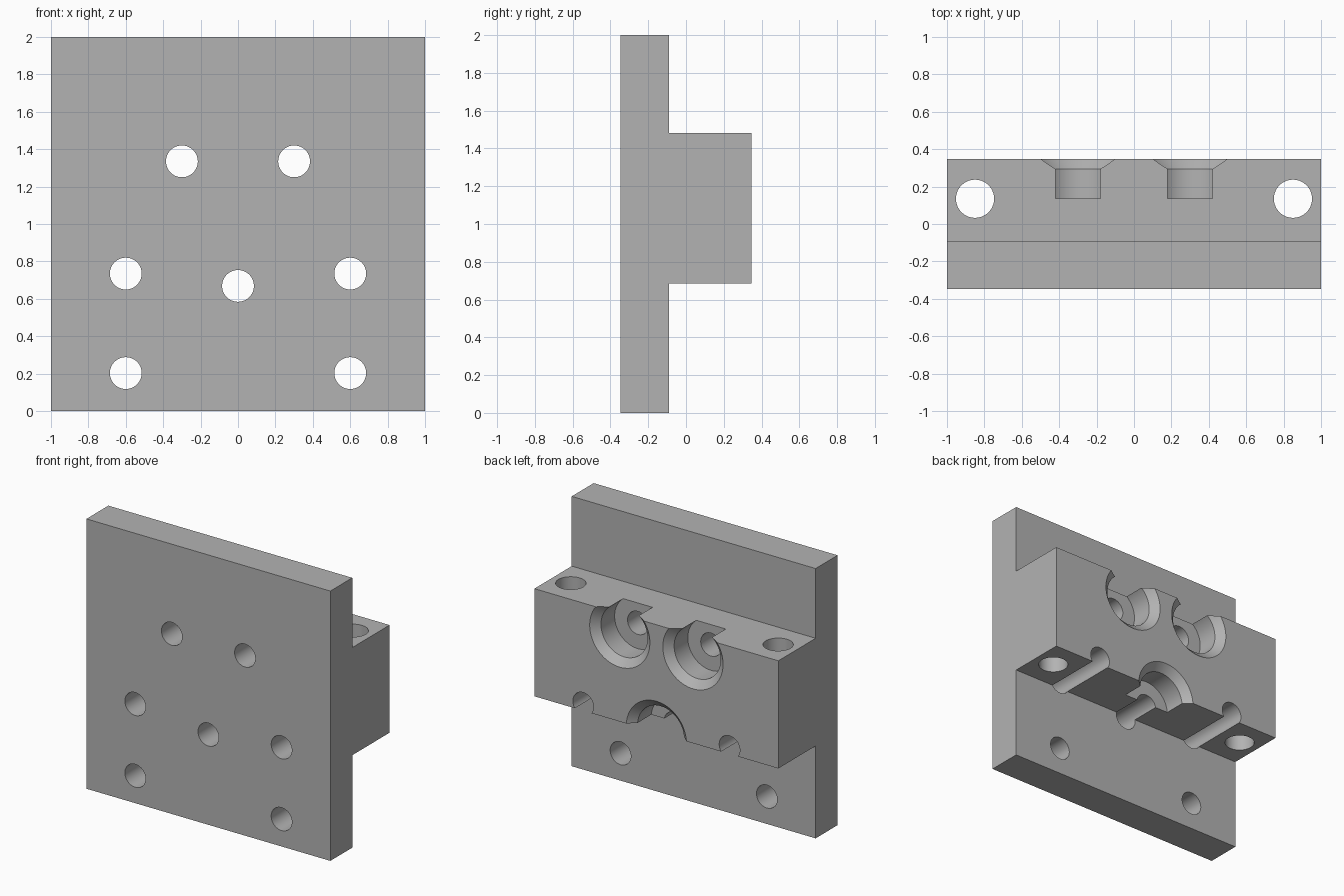
import bpy, bmesh, math
from mathutils import Matrix, Vector

if "Cube" in bpy.data.objects:
    bpy.data.objects.remove(bpy.data.objects["Cube"], do_unlink=True)

SEGMENTS = 64
FRONT, STEP, BACK = -0.347, -0.09, 0.347
BLOCK_LOW, BLOCK_HIGH = 0.685, 1.483

# Plain grey material
grey = bpy.data.materials.new("grey metal")
grey.use_nodes = True
grey.diffuse_color = (0.45, 0.45, 0.45, 1)
grey.node_tree.nodes["Principled BSDF"].inputs["Base Color"].default_value = grey.diffuse_color


def make_object(name, bm):
    bmesh.ops.recalc_face_normals(bm, faces=bm.faces)
    mesh = bpy.data.meshes.new(name)
    bm.to_mesh(mesh)
    bm.free()
    mesh.materials.append(grey)
    obj = bpy.data.objects.new(name, mesh)
    bpy.context.collection.objects.link(obj)
    return obj


def add_lathe(bm, profile, matrix):
    """Closed solid from (radius, height) steps turned about the local z axis."""
    rings = []
    for radius, height in profile:
        ring = []
        for i in range(SEGMENTS):
            a = math.tau * (i + 0.5) / SEGMENTS
            p = Vector((radius * math.cos(a), radius * math.sin(a), height))
            ring.append(bm.verts.new(matrix @ p))
        rings.append(ring)
    for low, high in zip(rings, rings[1:]):
        for i in range(SEGMENTS):
            j = (i + 1) % SEGMENTS
            bm.faces.new((low[i], low[j], high[j], high[i]))
    bm.faces.new(rings[0][::-1])
    bm.faces.new(rings[-1])


# Plate and block: one T-shaped side profile extruded across the width
bm = bmesh.new()
outline = [(FRONT, 0), (STEP, 0), (STEP, BLOCK_LOW), (BACK, BLOCK_LOW),
           (BACK, BLOCK_HIGH), (STEP, BLOCK_HIGH), (STEP, 2), (FRONT, 2)]
side = bm.faces.new([bm.verts.new((-1, y, z)) for y, z in outline])
extruded = bmesh.ops.extrude_face_region(bm, geom=[side])["geom"]
bmesh.ops.translate(bm, vec=(2, 0, 0),
                    verts=[v for v in extruded if isinstance(v, bmesh.types.BMVert)])
bracket = make_object("mounting_bracket", bm)

# Cutter holding every hole
bm = bmesh.new()
to_back = Matrix.Rotation(-math.pi / 2, 4, "X")  # local z points to +y
HOLE = 0.085
plain = [(HOLE, -0.5), (HOLE, 0.5)]
countersunk = [(HOLE, -0.5), (HOLE, 0.135), (0.191, 0.135),
               (0.191, 0.295), (0.247, BACK), (0.301, 0.397)]
for sx in (-1, 1):
    for z in (0.203, 0.735):
        add_lathe(bm, plain, Matrix.Translation((sx * 0.6, 0, z)) @ to_back)
    add_lathe(bm, countersunk, Matrix.Translation((sx * 0.3, 0, 1.335)) @ to_back)
    # Upright holes at the block ends
    add_lathe(bm, [(0.102, 0.5), (0.102, 1.7)], Matrix.Translation((sx * 0.85, 0.135, 0)))
add_lathe(bm, countersunk, Matrix.Translation((0, 0, 0.669)) @ to_back)
cutter = make_object("hole_cutter", bm)
cutter.hide_render = True

# Cut, apply and discard the cutter
cut = bracket.modifiers.new("holes", "BOOLEAN")
cut.operation = "DIFFERENCE"
cut.solver = "EXACT"
cut.object = cutter
bpy.ops.object.select_all(action="DESELECT")
bracket.select_set(True)
bpy.context.view_layer.objects.active = bracket
bpy.ops.object.modifier_apply(modifier=cut.name)
bpy.data.objects.remove(cutter, do_unlink=True)

bpy.ops.object.shade_smooth_by_angle(angle=math.radians(20))
